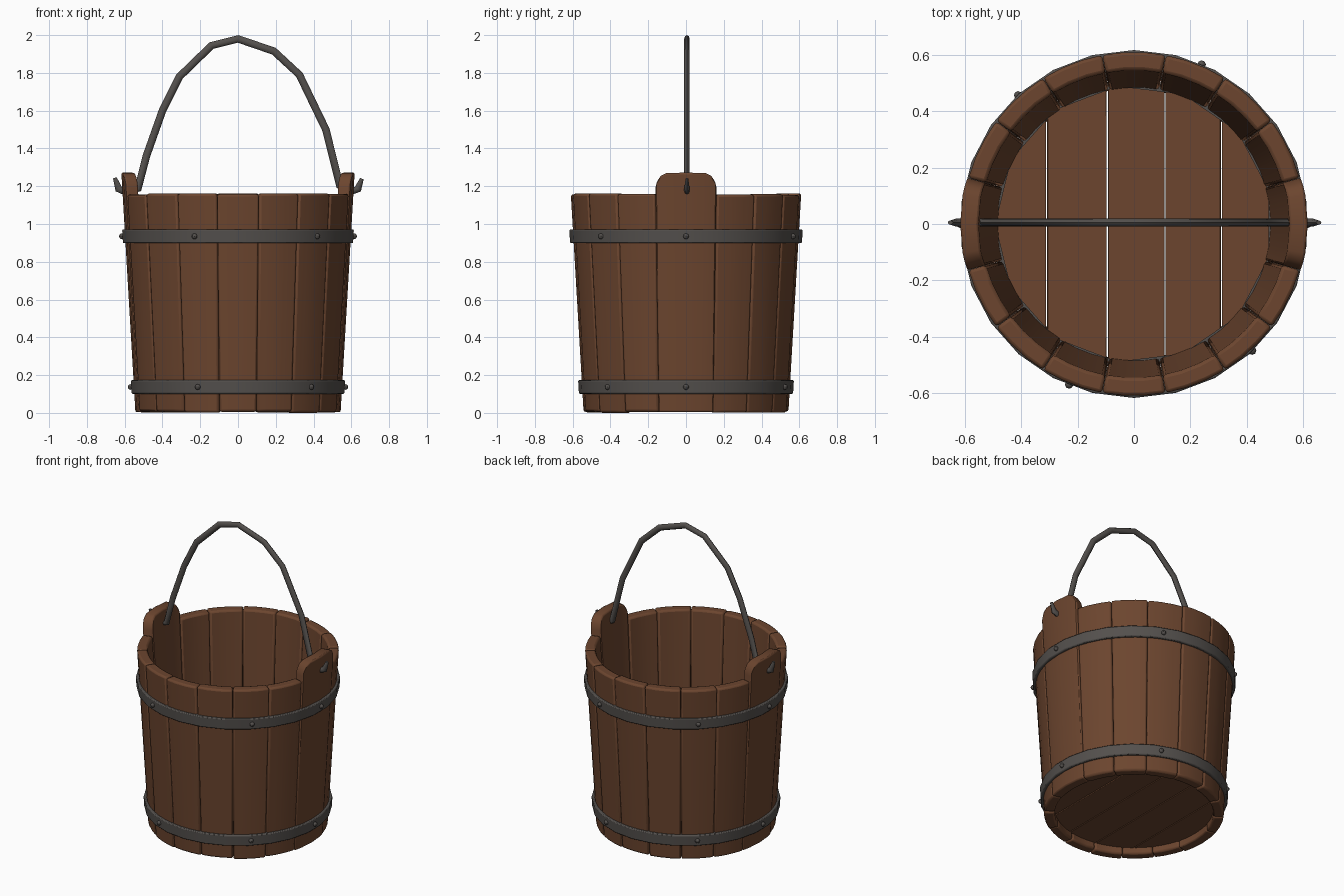
import bpy, bmesh, math, random
from mathutils import Vector

if "Cube" in bpy.data.objects:
    bpy.data.objects.remove(bpy.data.objects["Cube"])
random.seed(4)

def mat(name, c):
    m = bpy.data.materials.new(name)
    m.diffuse_color = (*c, 1)
    m.use_nodes = True
    m.node_tree.nodes["Principled BSDF"].inputs["Base Color"].default_value = m.diffuse_color
    return m

WOOD = mat("brown wood", (0.15, 0.06, 0.028))
IRON = mat("dark iron", (0.088, 0.080, 0.074))
H, THICK = 1.16, 0.065

def radius(z):
    return 0.543 + 0.068 * z / H

def finish(bm, name, m, bevel=0.0, angle=35):
    bmesh.ops.recalc_face_normals(bm, faces=bm.faces[:])
    me = bpy.data.meshes.new(name)
    bm.to_mesh(me)
    bm.free()
    ob = bpy.data.objects.new(name, me)
    bpy.context.collection.objects.link(ob)
    me.materials.append(m)
    if bevel:
        b = ob.modifiers.new("bevel", 'BEVEL')
        b.width, b.segments, b.limit_method = bevel, 2, 'ANGLE'
        b.angle_limit = math.radians(40)
    bpy.ops.object.select_all(action='DESELECT')
    ob.select_set(True)
    bpy.context.view_layer.objects.active = ob
    bpy.ops.object.shade_smooth_by_angle(angle=math.radians(angle))
    return ob

# One stave: a curved, tapered board; tops is a list of (0..1 across, top height)
def stave(name, a0, a1, tops, bottom, bevel):
    bm = bmesh.new()
    cols = []
    for t, top in tops:
        a = a0 + (a1 - a0) * t
        col = []
        for z, d in ((bottom, 0), (top, 0), (top, THICK), (bottom, THICK)):
            r = radius(z) - d
            col.append(bm.verts.new((r * math.cos(a), r * math.sin(a), z)))
        cols.append(col)
    for p, q in zip(cols, cols[1:]):
        for k in range(4):
            bm.faces.new((p[k], p[(k + 1) % 4], q[(k + 1) % 4], q[k]))
    bm.faces.new(cols[0])
    bm.faces.new(cols[-1])
    finish(bm, name, WOOD, bevel)

EAR = math.radians(15.5)
STEP = (math.pi - 2 * EAR) / 7
ear_tops = [(0, 1.19), (0.03, 1.225), (0.09, 1.255), (0.19, 1.27), (0.5, 1.272),
            (0.81, 1.27), (0.91, 1.255), (0.97, 1.225), (1, 1.19)]
for side in (0, math.pi):
    stave("ear_stave", side - EAR, side + EAR, ear_tops, 0.004, 0.012)
    for i in range(7):
        a = side + EAR + i * STEP
        top = H + random.uniform(-0.006, 0.003)
        stave("stave", a + 0.001, a + STEP - 0.001,
              [(t / 3, top) for t in range(4)], random.uniform(0, 0.008), 0.012)

# Rings: hoops outside and the thin iron ring around the floor
def ring(name, z0, z1, outer, inner, n, bevel):
    bm = bmesh.new()
    cols = []
    for i in range(n):
        a = 2 * math.pi * (i + 0.5) / n
        cols.append([bm.verts.new((f(z) * math.cos(a), f(z) * math.sin(a), z))
                     for f, z in ((outer, z0), (outer, z1), (inner, z1), (inner, z0))])
    for i in range(n):
        p, q = cols[i], cols[(i + 1) % n]
        for k in range(4):
            bm.faces.new((p[k], p[(k + 1) % 4], q[(k + 1) % 4], q[k]))
    finish(bm, name, IRON, bevel)

for label, z in (("lower", 0.137), ("upper", 0.935)):
    ring(label + "_hoop", z - 0.036, z + 0.036, lambda z: radius(z) + 0.018,
         lambda z: radius(z) - 0.03, 26, 0.006)
    # Rivets on the hoop
    for deg in (0, 67, 132, 180, 248, 313):
        bm = bmesh.new()
        bmesh.ops.create_uvsphere(bm, u_segments=8, v_segments=6, radius=0.015)
        r = radius(z) + 0.017
        a = math.radians(deg)
        bmesh.ops.translate(bm, verts=bm.verts, vec=(r * math.cos(a), r * math.sin(a), z))
        finish(bm, label + "_rivet", IRON)
ring("floor_ring", 0.09, 0.135, lambda z: 0.52, lambda z: 0.492, 13, 0)

# Floor planks, each cut to the round
R = 0.497
seams = [-R, -0.31, -0.095, 0.11, 0.31, R]
for x0, x1 in zip(seams, seams[1:]):
    bm = bmesh.new()
    xs = [x0 + 0.002 + (x1 - x0 - 0.004) * i / 6 for i in range(7)]
    pts = [(x, -math.sqrt(R * R - x * x)) for x in xs]
    pts += [(x, -y) for x, y in reversed(pts)]
    f = bm.faces.new([bm.verts.new((x, y, 0.05)) for x, y in pts])
    ext = bmesh.ops.extrude_face_region(bm, geom=[f])["geom"]
    bmesh.ops.translate(bm, vec=(0, 0, 0.06),
                        verts=[v for v in ext if isinstance(v, bmesh.types.BMVert)])
    finish(bm, "floor_plank", WOOD, 0.003)

# Bail handle: bent rod through both ears with hooked ends
path = [(-0.652, 1.245), (-0.632, 1.185), (-0.60, 1.172), (-0.53, 1.185), (-0.485, 1.36),
        (-0.40, 1.60), (-0.31, 1.78), (-0.14, 1.945), (0, 1.98), (0.19, 1.915), (0.325, 1.79),
        (0.465, 1.50), (0.54, 1.20), (0.60, 1.172), (0.635, 1.185), (0.656, 1.24)]
bm = bmesh.new()
P = [Vector((x, 0.005, z)) for x, z in path]
rings = []
for i, p in enumerate(P):
    d = (P[min(i + 1, len(P) - 1)] - P[max(i - 1, 0)]).normalized()
    side = Vector((d.z, 0, -d.x))
    s = 0.5 if i in (0, len(P) - 1) else 1
    rings.append([bm.verts.new(p + s * (side * 0.02 * math.cos(k * math.pi / 4)
                  + Vector((0, 0.0145 * math.sin(k * math.pi / 4), 0)))) for k in range(8)])
for a, b in zip(rings, rings[1:]):
    for k in range(8):
        bm.faces.new((a[k], a[(k + 1) % 8], b[(k + 1) % 8], b[k]))
bm.faces.new(rings[0])
bm.faces.new(rings[-1])
finish(bm, "handle", IRON, 0, 50)
